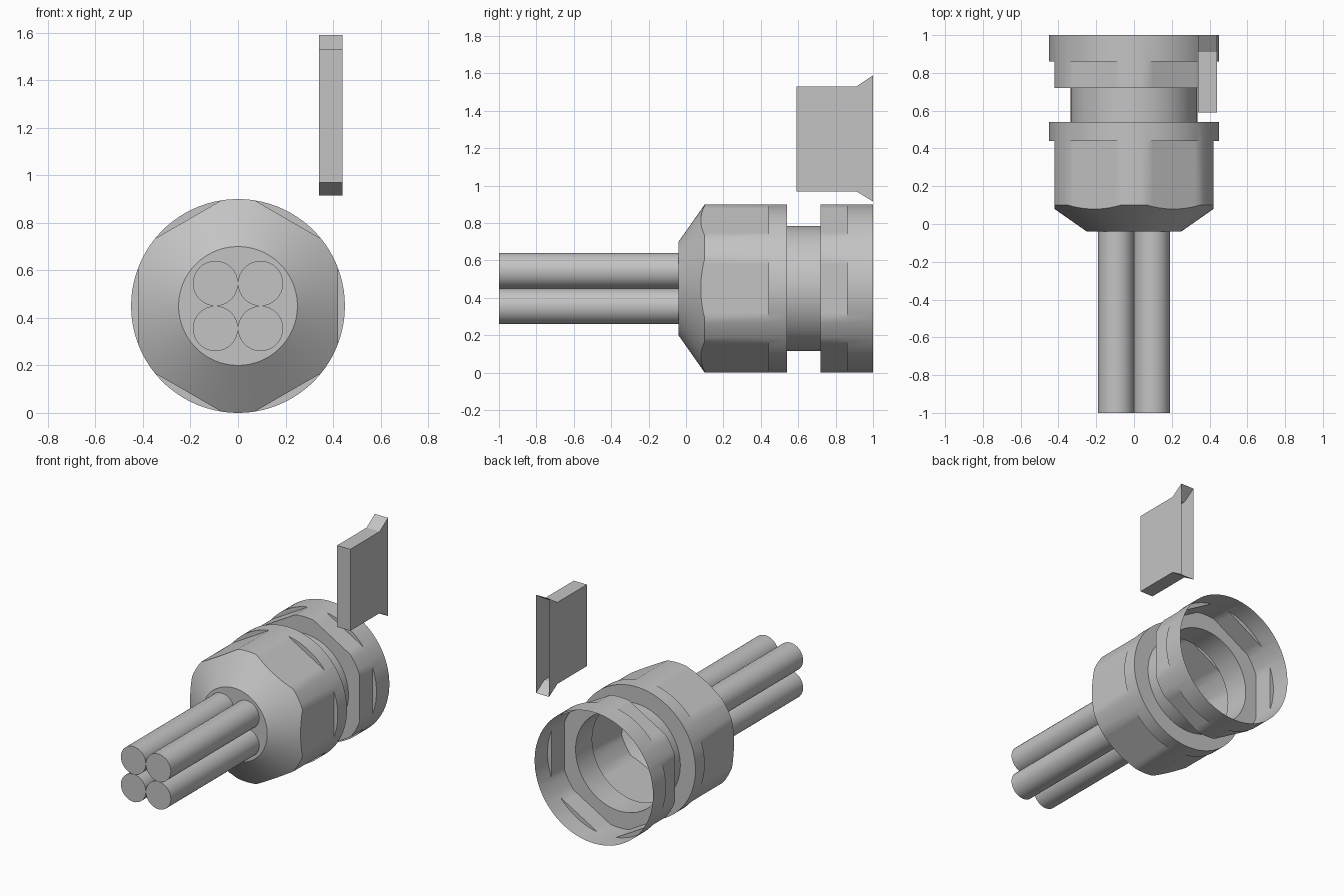
import bpy, bmesh, math
from math import cos, sin, acos, pi, radians

if "Cube" in bpy.data.objects:
    bpy.data.objects.remove(bpy.data.objects["Cube"])

GREY = (0.55, 0.55, 0.55, 1)
grey = bpy.data.materials.new("plain grey")
grey.use_nodes = True
grey.diffuse_color = GREY
grey.node_tree.nodes["Principled BSDF"].inputs["Base Color"].default_value = GREY


def finish(name, bm, smooth=True):
    bmesh.ops.remove_doubles(bm, verts=bm.verts, dist=1e-5)
    mesh = bpy.data.meshes.new(name)
    bm.to_mesh(mesh)
    bm.free()
    mesh.materials.append(grey)
    obj = bpy.data.objects.new(name, mesh)
    bpy.context.collection.objects.link(obj)
    if smooth:
        bpy.ops.object.select_all(action='DESELECT')
        obj.select_set(True)
        bpy.context.view_layer.objects.active = obj
        bpy.ops.object.shade_smooth_by_angle(angle=radians(30))
    return obj


def shell(name, rows, angles, centre):
    """Skin rows of (y, radius) functions around the y axis; closed front, open back."""
    cx, cz = centre
    bm = bmesh.new()
    rings = []
    for row in rows:
        ring = []
        for a in angles:
            y, r = row(a)
            ring.append(bm.verts.new((cx + r * cos(a), y, cz + r * sin(a))))
        rings.append(ring)
    bm.faces.new(rings[0])
    n = len(angles)
    for low, high in zip(rings, rings[1:]):
        for i in range(n):
            j = (i + 1) % n
            bm.faces.new((low[i], high[i], high[j], low[j]))
    return finish(name, bm)


# Gland body: round profile with six flats milled into both nuts
AXIS_Z, R, FLAT, NECK, MOUTH = 0.45, 0.45, 0.42, 0.335, 0.25
FRONT, SHOULDER = -0.04, 0.10
half = acos(FLAT / R)
angles = []
for side in range(6):
    mid = side * pi / 3
    angles += [mid - half + 2 * half * k / 10 for k in range(10)]
    angles += [mid + half + (pi / 3 - 2 * half) * k / 5 for k in range(5)]


def hexed(a):
    local = (a + pi / 6) % (pi / 3) - pi / 6
    return min(R, FLAT / cos(local))


def round_row(y, r):
    return lambda a: (y, r)


def hex_row(y):
    return lambda a: (y, hexed(a))


def cone_edge(a):
    r = hexed(a)
    return FRONT + (SHOULDER - FRONT) * (r - MOUTH) / (R - MOUTH), r


shell("gland_body", [
    round_row(FRONT, MOUTH), cone_edge,
    hex_row(0.44), round_row(0.44, R), round_row(0.54, R),
    round_row(0.54, NECK), round_row(0.72, NECK),
    hex_row(0.72), hex_row(0.86), round_row(0.86, R), round_row(1.0, R),
], angles, (0, AXIS_Z))

# Four cables
CABLE = 0.095
circle = [2 * pi * k / 32 for k in range(32)]
for sx, side in ((-1, "right"), (1, "left")):
    for sz, level in ((-1, "lower"), (1, "upper")):
        shell(f"cable_{level}_{side}",
              [round_row(-1, CABLE), round_row(FRONT, CABLE)],
              circle, (sx * CABLE, AXIS_Z + sz * CABLE))

# Separate clip: thin sleeve flared at its open back end
bm = bmesh.new()
sections = []
for y, low, high in ((0.59, 0.97, 1.53), (0.91, 0.97, 1.53), (1.0, 0.915, 1.59)):
    corners = ((0.34, low), (0.44, low), (0.44, high), (0.34, high))
    sections.append([bm.verts.new((x, y, z)) for x, z in corners])
bm.faces.new(sections[0])
for near, far in zip(sections, sections[1:]):
    for i in range(4):
        j = (i + 1) % 4
        bm.faces.new((near[i], far[i], far[j], near[j]))
finish("flared_clip", bm, smooth=False)
